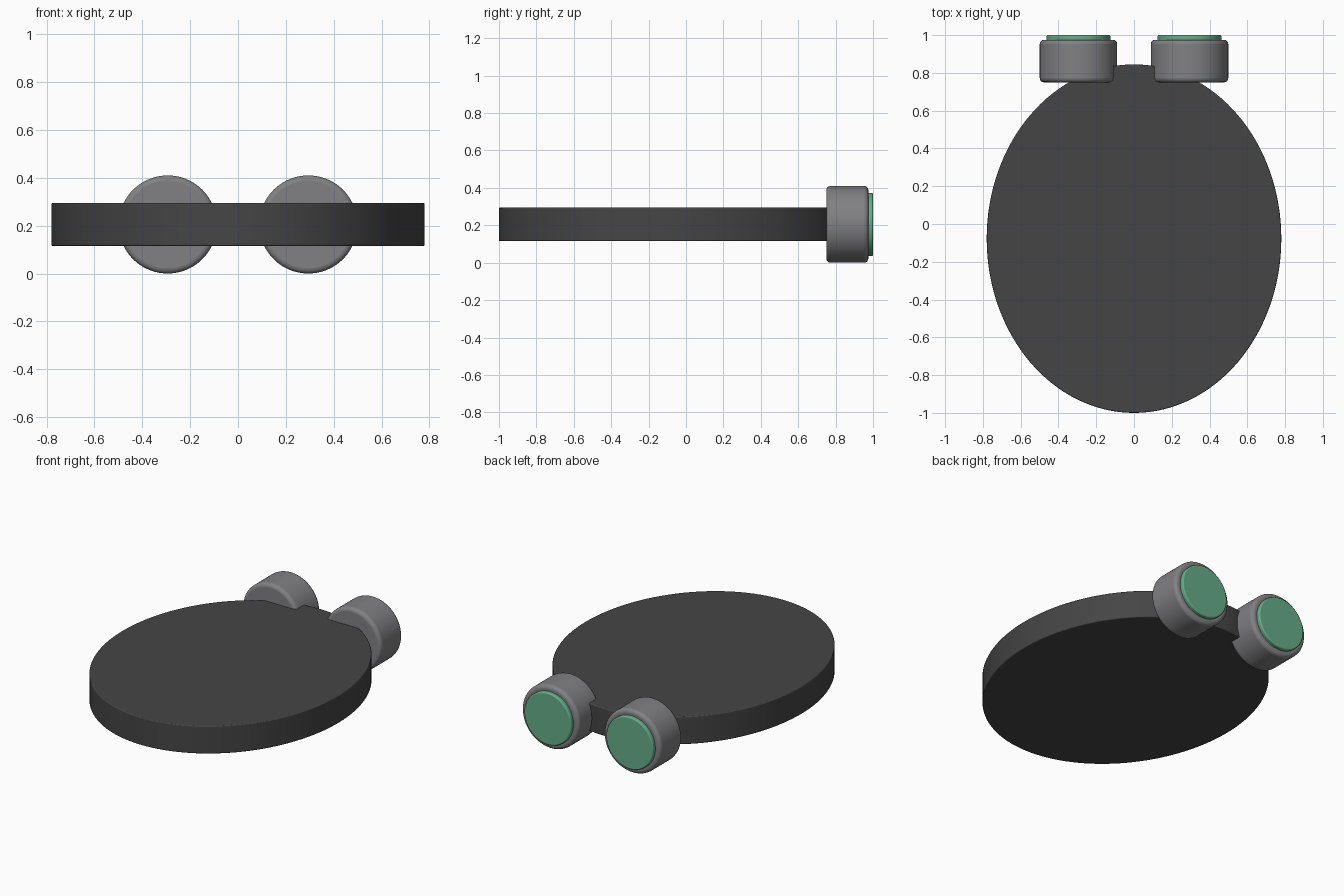
import bpy, math

if "Cube" in bpy.data.objects:
    bpy.data.objects.remove(bpy.data.objects["Cube"])


def material(name, rgb):
    m = bpy.data.materials.new(name)
    m.diffuse_color = (*rgb, 1)
    m.use_nodes = True
    m.node_tree.nodes["Principled BSDF"].inputs["Base Color"].default_value = m.diffuse_color
    return m


dark = material("dark_grey", (0.06, 0.06, 0.06))
grey = material("mid_grey", (0.22, 0.22, 0.23))
green = material("green", (0.13, 0.42, 0.25))


def disc(name, loc, radii, depth, bevel, mat, rot=(0, 0, 0), sides=96):
    """Cylinder with an elliptical section and rounded rims."""
    bpy.ops.mesh.primitive_cylinder_add(vertices=sides, radius=1, depth=depth,
                                        location=loc, rotation=rot)
    o = bpy.context.object
    o.name = name
    o.scale = (radii[0], radii[1], 1)
    bpy.ops.object.transform_apply(location=False, rotation=False, scale=True)
    b = o.modifiers.new("rim", 'BEVEL')
    b.width = bevel
    b.segments = 4
    b.limit_method = 'ANGLE'
    b.angle_limit = math.radians(40)
    o.data.materials.append(mat)
    bpy.ops.object.shade_smooth_by_angle(angle=math.radians(40))
    return o


# Flat oval body
disc("body", (0, -0.0775, 0.205), (0.78, 0.9225), 0.18, 0.006, dark, sides=128)

# Pair of round housings with green end caps at the back
for side, x in (("left", -0.294), ("right", 0.294)):
    turn = (math.pi / 2, 0, 0)
    disc(f"housing_{side}", (x, 0.8625, 0.205), (0.205, 0.205), 0.225, 0.022, grey, turn)
    disc(f"end_cap_{side}", (x, 0.975, 0.205), (0.169, 0.169), 0.05, 0.008, green, turn)
